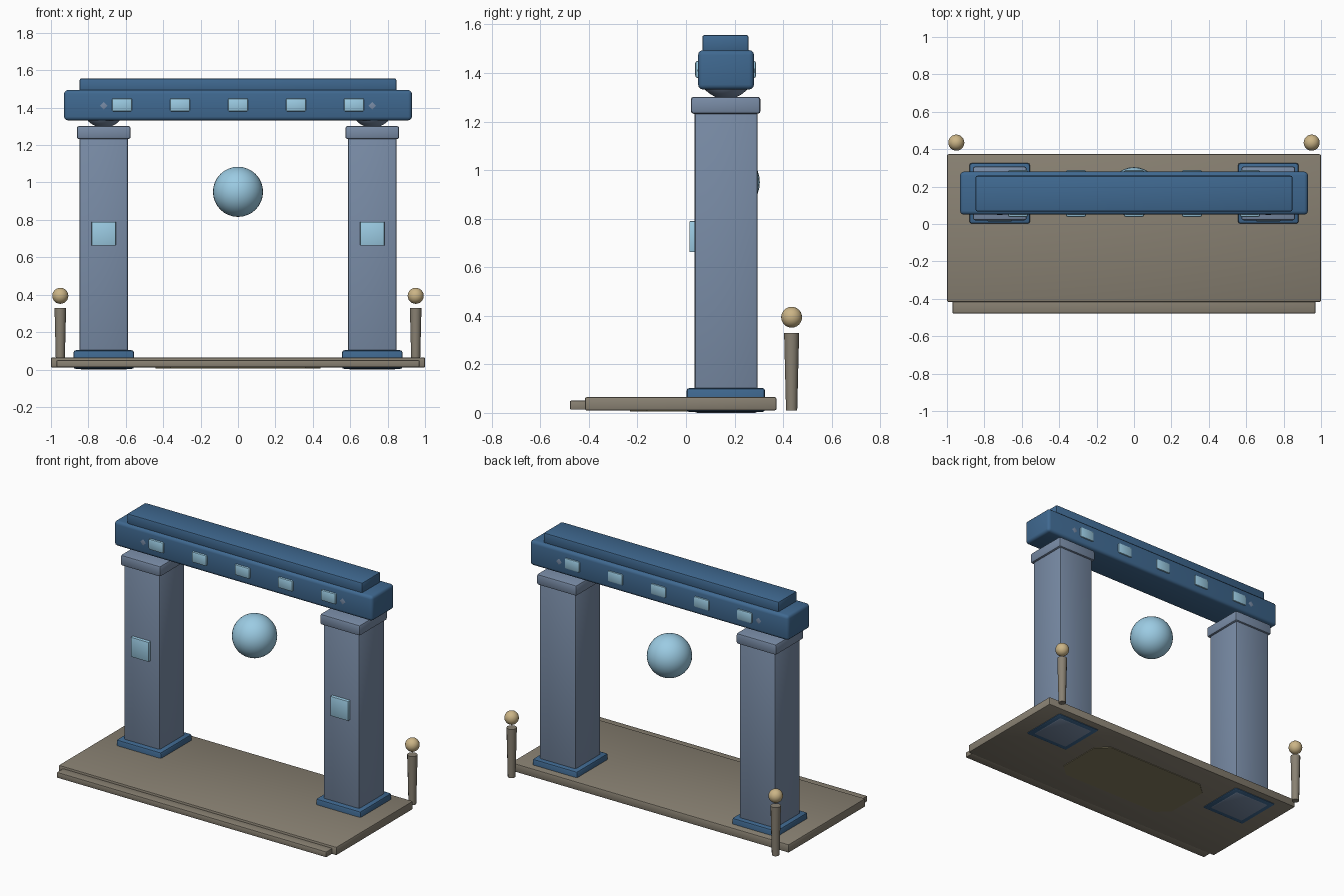
import bpy
import bmesh
import math

if "Cube" in bpy.data.objects:
    bpy.data.objects.remove(bpy.data.objects["Cube"])


def material(name, rgb):
    m = bpy.data.materials.new(name)
    m.diffuse_color = (*rgb, 1)
    m.use_nodes = True
    m.node_tree.nodes["Principled BSDF"].inputs["Base Color"].default_value = m.diffuse_color
    return m


STONE = material("warm_stone", (0.25, 0.22, 0.17))
OLIVE = material("olive_stone", (0.24, 0.21, 0.12))
PILLAR = material("blue_grey", (0.19, 0.26, 0.38))
BLUE = material("deep_blue", (0.05, 0.14, 0.28))
GLOW = material("pale_blue", (0.33, 0.60, 0.77))
GOLD = material("pale_gold", (0.60, 0.46, 0.24))


def finish(name, bm, mat):
    me = bpy.data.meshes.new(name)
    bm.to_mesh(me)
    bm.free()
    ob = bpy.data.objects.new(name, me)
    bpy.context.collection.objects.link(ob)
    me.materials.append(mat)
    bpy.ops.object.select_all(action='DESELECT')
    ob.select_set(True)
    bpy.context.view_layer.objects.active = ob
    bpy.ops.object.shade_smooth_by_angle(angle=math.radians(30))
    return ob


def box(name, x, y, z, mat, bevel=0.0, segments=2):
    """Box from (min, max) ranges with rounded edges."""
    bm = bmesh.new()
    bmesh.ops.create_cube(bm, size=1)
    for v in bm.verts:
        v.co = [(r[0] + r[1]) / 2 + c * (r[1] - r[0]) for c, r in zip(v.co, (x, y, z))]
    if bevel:
        bmesh.ops.bevel(bm, geom=bm.edges[:], offset=bevel, segments=segments,
                        profile=0.5, affect='EDGES')
    return finish(name, bm, mat)


def ball(name, centre, r, mat, u=32, v=16):
    bm = bmesh.new()
    bmesh.ops.create_uvsphere(bm, u_segments=u, v_segments=v, radius=r)
    bmesh.ops.translate(bm, vec=centre, verts=bm.verts)
    return finish(name, bm, mat)


def post(name, x, y, z0, z1, r0, r1, mat):
    bm = bmesh.new()
    bmesh.ops.create_cone(bm, cap_ends=True, segments=12, radius1=r0, radius2=r1, depth=z1 - z0)
    bmesh.ops.translate(bm, vec=(x, y, (z0 + z1) / 2), verts=bm.verts)
    return finish(name, bm, mat)


# Platform, front step and the plate under it
box("platform", (-1, 1), (-0.417, 0.373), (0.01, 0.065), STONE, 0.008)
box("front_step", (-0.97, 0.97), (-0.478, -0.40), (0.013, 0.05), STONE, 0.005)
bm = bmesh.new()
outline = [(-0.44, -0.16), (-0.36, -0.23), (0.36, -0.23), (0.44, -0.16),
           (0.44, 0.14), (0.36, 0.21), (-0.36, 0.21), (-0.44, 0.14)]
face = bm.faces.new([bm.verts.new((px, py, 0.006)) for px, py in outline])
top = bmesh.ops.extrude_face_region(bm, geom=[face])
bmesh.ops.translate(bm, vec=(0, 0, 0.04),
                    verts=[g for g in top["geom"] if isinstance(g, bmesh.types.BMVert)])
bmesh.ops.recalc_face_normals(bm, faces=bm.faces[:])
finish("underside_plate", bm, OLIVE)

# Pillars and lantern posts on both sides
for side, s in (("left", -1), ("right", 1)):
    cx = 0.718 * s

    def span(h):
        return (cx - h, cx + h)

    box(side + "_pillar_base", span(0.162), (0.002, 0.326), (0.003, 0.103), BLUE, 0.013)
    box(side + "_pillar", span(0.13), (0.035, 0.295), (0.0, 1.25), PILLAR, 0.011)
    box(side + "_pillar_cap", span(0.144), (0.02, 0.307), (1.232, 1.302), PILLAR, 0.012)
    box(side + "_pillar_panel", span(0.065), (0.014, 0.06), (0.662, 0.79), GLOW, 0.004)
    ball(side + "_bearing", (cx, 0.165, 1.41), 0.117, PILLAR)
    post(side + "_lantern_post", 0.95 * s, 0.435, 0.01, 0.33, 0.023, 0.031, STONE)
    ball(side + "_lantern_orb", (0.95 * s, 0.435, 0.394), 0.043, GOLD, 24, 12)

# Beam, top rail and glowing studs on both faces
box("beam", (-0.93, 0.93), (0.05, 0.28), (1.332, 1.494), BLUE, 0.02, 3)
box("top_rail", (-0.847, 0.847), (0.067, 0.258), (1.485, 1.557), BLUE, 0.01)
for i in range(5):
    x = (i - 2) * 0.31
    for face_name, y in (("front", (0.038, 0.075)), ("back", (0.255, 0.289))):
        box(f"{face_name}_stud_{i + 1}", (x - 0.054, x + 0.054), y, (1.379, 1.45), GLOW, 0.01)

# Floating sphere
ball("floating_sphere", (0, 0.17, 0.95), 0.134, GLOW)
